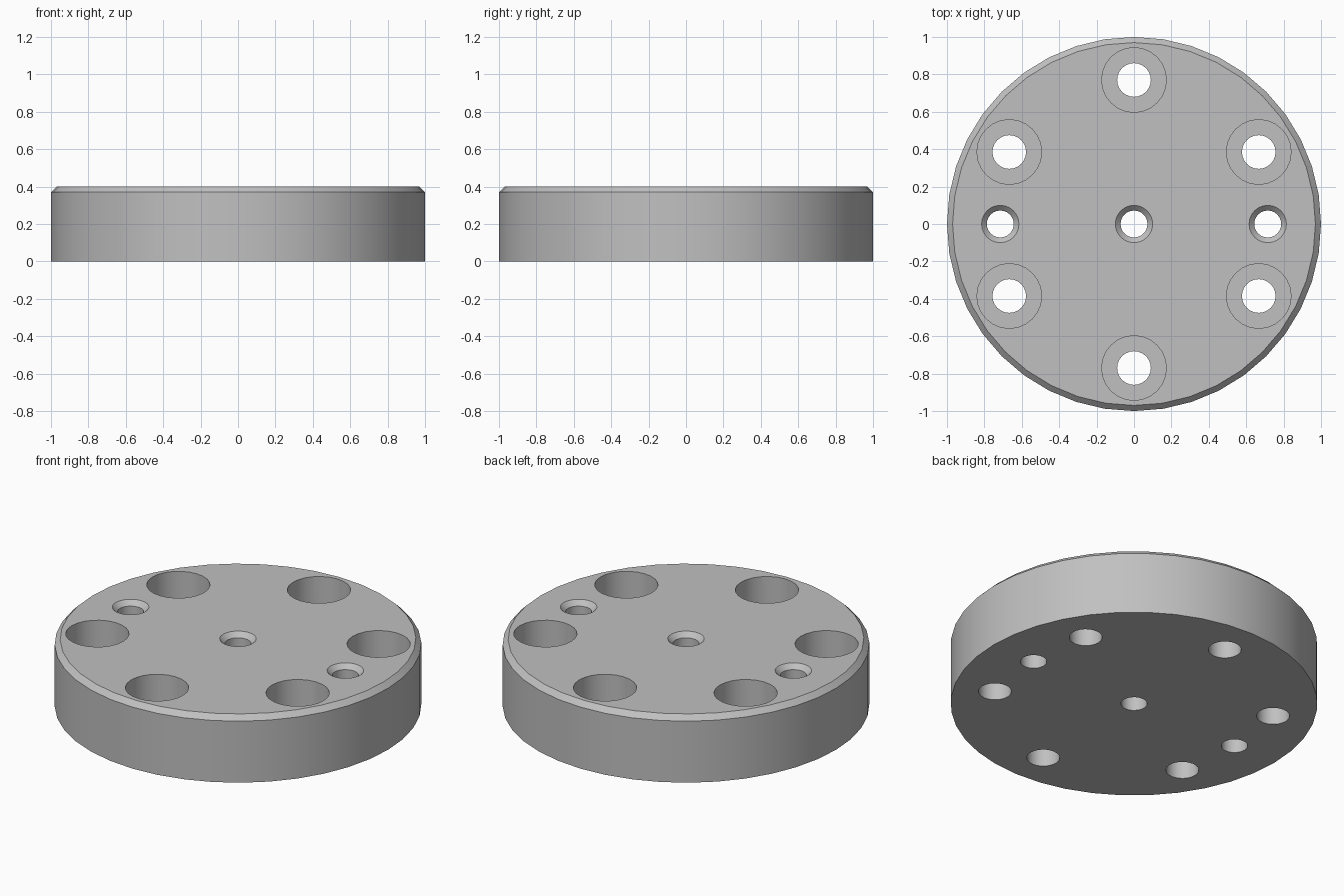
import bpy
import bmesh
from math import cos, sin, pi, radians

if "Cube" in bpy.data.objects:
    bpy.data.objects.remove(bpy.data.objects["Cube"])

HEIGHT = 0.4
BEVEL = 0.03


def turned(bm, profile, sides, x=0.0, y=0.0):
    """Add a closed turned solid; profile lists (radius, z) from bottom to top."""
    rings = []
    for r, z in profile:
        rings.append([bm.verts.new((x + r * cos(2 * pi * i / sides),
                                    y + r * sin(2 * pi * i / sides), z))
                      for i in range(sides)])
    for low, high in zip(rings, rings[1:]):
        for i in range(sides):
            j = (i + 1) % sides
            bm.faces.new((low[i], low[j], high[j], high[i]))
    bm.faces.new(rings[0][::-1])
    bm.faces.new(rings[-1])


def finish(bm, name, material):
    bmesh.ops.recalc_face_normals(bm, faces=bm.faces)
    mesh = bpy.data.meshes.new(name)
    bm.to_mesh(mesh)
    bm.free()
    mesh.materials.append(material)
    obj = bpy.data.objects.new(name, mesh)
    bpy.context.collection.objects.link(obj)
    return obj


# Machined metal
metal = bpy.data.materials.new("plain_grey_metal")
metal.use_nodes = True
grey = (0.53, 0.53, 0.53, 1.0)
metal.diffuse_color = grey
metal.node_tree.nodes["Principled BSDF"].inputs["Base Color"].default_value = grey

# Round plate with a bevelled top rim
bm = bmesh.new()
turned(bm, [(1, 0), (1, HEIGHT - BEVEL), (1 - BEVEL, HEIGHT)], 40)
plate = finish(bm, "round_plate", metal)

# Cutter for every hole
bm = bmesh.new()
over = 0.05
seat = 0.2

# Six counterbored bolt holes on a circle
for k in range(6):
    a = radians(30 + 60 * k)
    turned(bm, [(0.09, -over), (0.09, seat), (0.173, seat), (0.173, HEIGHT + over)],
           24, 0.77 * cos(a), 0.77 * sin(a))

# Three countersunk holes along the middle
for x in (-0.715, 0, 0.715):
    turned(bm, [(0.072, -over), (0.072, HEIGHT - 0.028), (0.1, HEIGHT),
                (0.1, HEIGHT + over)], 24, x)
cutter = finish(bm, "hole_cutter", metal)
cutter.hide_render = True

# Drill the plate, then drop the cutter
bpy.ops.object.select_all(action="DESELECT")
plate.select_set(True)
bpy.context.view_layer.objects.active = plate
drill = plate.modifiers.new("drill", "BOOLEAN")
drill.operation = "DIFFERENCE"
drill.solver = "EXACT"
drill.object = cutter
bpy.ops.object.modifier_apply(modifier=drill.name)
bpy.data.objects.remove(cutter)
bpy.ops.object.shade_smooth_by_angle(angle=radians(30))
